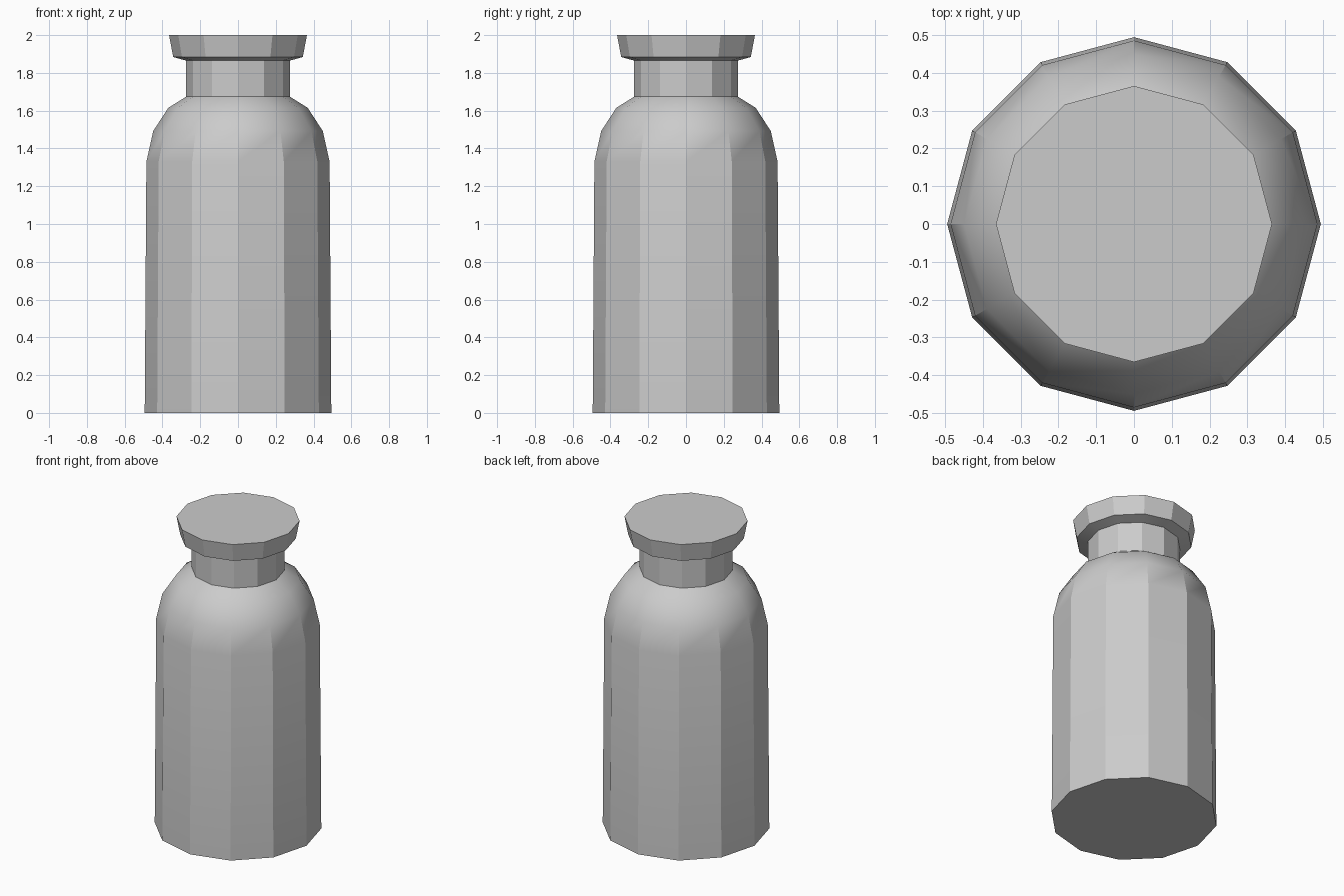
import bpy, bmesh, math

if "Cube" in bpy.data.objects:
    bpy.data.objects.remove(bpy.data.objects["Cube"])

SIDES = 12


def lathe(name, profile):
    """Closed faceted solid of revolution from (radius, z) points, bottom to top."""
    bm = bmesh.new()
    rings = []
    for r, z in profile:
        angles = [2 * math.pi * i / SIDES for i in range(SIDES)]
        rings.append([bm.verts.new((r * math.cos(a), r * math.sin(a), z)) for a in angles])
    for lo, hi in zip(rings, rings[1:]):
        for i in range(SIDES):
            j = (i + 1) % SIDES
            bm.faces.new((lo[i], lo[j], hi[j], hi[i]))
    bm.faces.new(rings[0][::-1])
    bm.faces.new(rings[-1])
    mesh = bpy.data.meshes.new(name)
    bm.to_mesh(mesh)
    bm.free()
    obj = bpy.data.objects.new(name, mesh)
    bpy.context.collection.objects.link(obj)
    # Round the shoulder shading while keeping the 12 side facets sharp
    bpy.ops.object.select_all(action='DESELECT')
    obj.select_set(True)
    bpy.context.view_layer.objects.active = obj
    bpy.ops.object.shade_smooth_by_angle(angle=math.radians(26))
    return obj


# Jar: tapered body, rounded shoulder, straight neck and flared flat-topped rim
lathe("bottle", [
    (0.494, 0.0), (0.485, 1.33), (0.449, 1.492), (0.369, 1.615), (0.275, 1.674),
    (0.275, 1.865), (0.343, 1.884), (0.365, 2.0),
])
